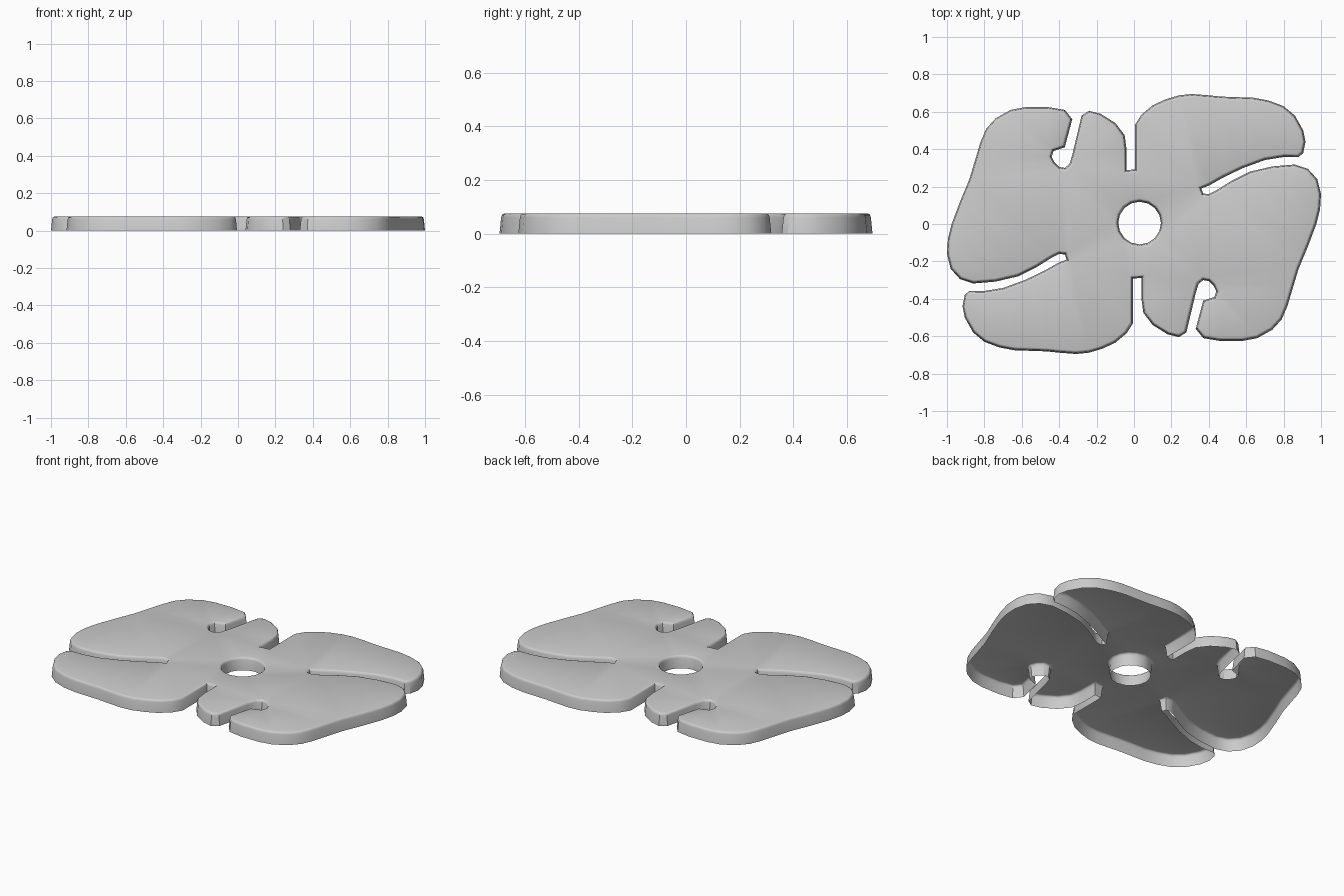
import bpy, bmesh, math
from mathutils import Vector

if "Cube" in bpy.data.objects:
    bpy.data.objects.remove(bpy.data.objects["Cube"])

# Half of the outline (clockwise); the other half is its 180 degree rotation
HALF = [(.005, .292), (.005, .53), (.04, .585), (.10, .635), (.17, .667), (.24, .688), (.31, .695),
        (.40, .688), (.47, .681), (.64, .675), (.72, .66), (.80, .63), (.86, .58), (.905, .50),
        (.917, .44), (.905, .38), (.88, .357), (.80, .358), (.70, .342), (.58, .298), (.48, .25),
        (.40, .205), (.36, .19), (.37, .163), (.40, .160), (.44, .18), (.52, .23), (.62, .28),
        (.74, .308), (.86, .318), (.93, .295), (.98, .24), (1.0, .16), (.995, .08), (.975, 0),
        (.93, -.12), (.88, -.24), (.85, -.34), (.82, -.44), (.79, -.51), (.74, -.565), (.66, -.61),
        (.58, -.625), (.46, -.625), (.37, -.61), (.33, -.56), (.37, -.41), (.43, -.39), (.44, -.36),
        (.425, -.33), (.40, -.305), (.37, -.30), (.345, -.32), (.33, -.37), (.28, -.58),
        (.24, -.605), (.18, -.59), (.10, -.54), (.05, -.475), (.04, -.40), (.04, -.288)]
outline = [Vector(p) for p in HALF] + [-Vector(p) for p in HALF]
# Centre hole, wound the opposite way so that insetting widens it
hole = [Vector((.03 + .114 * math.cos(a), .005 + .114 * math.sin(a)))
        for a in (math.tau * i / 16 for i in range(16))]
# Wall section: inset and height, drafted with a rounded top edge
SECTION = [(0, 0), (.006, .060), (.009, .069), (.013, .073), (.019, .075)]


def inset(points, d):
    out = []
    for i, p in enumerate(points):
        a = (p - points[i - 1]).normalized()
        b = (points[(i + 1) % len(points)] - p).normalized()
        na, nb = Vector((a.y, -a.x)), Vector((b.y, -b.x))
        out.append(p + (na + nb) * d / max(1 + na.dot(nb), .4))
    return out


def wall(bm, points):
    rings = [[bm.verts.new((p.x, p.y, z)) for p in inset(points, d)] for d, z in SECTION]
    n = len(points)
    for lo, hi in zip(rings, rings[1:]):
        for i in range(n):
            j = (i + 1) % n
            bm.faces.new((lo[j], lo[i], hi[i], hi[j]))
    return [bm.edges.get((rings[-1][i], rings[-1][(i + 1) % n])) for i in range(n)]


# Open-bottomed plate: outer wall, hole wall and the top skin between them
bm = bmesh.new()
rims = wall(bm, outline) + wall(bm, hole)
top = bmesh.ops.triangle_fill(bm, edges=rims, use_beauty=True, normal=(0, 0, 1))
for f in top["geom"]:
    if isinstance(f, bmesh.types.BMFace):
        f.normal_update()
        if f.normal.z < 0:
            f.normal_flip()
mesh = bpy.data.meshes.new("petal_plate")
bm.to_mesh(mesh)
bm.free()
plate = bpy.data.objects.new("petal_plate", mesh)
bpy.context.collection.objects.link(plate)
bpy.context.view_layer.objects.active = plate
plate.select_set(True)
bpy.ops.object.shade_smooth_by_angle(angle=math.radians(35))
